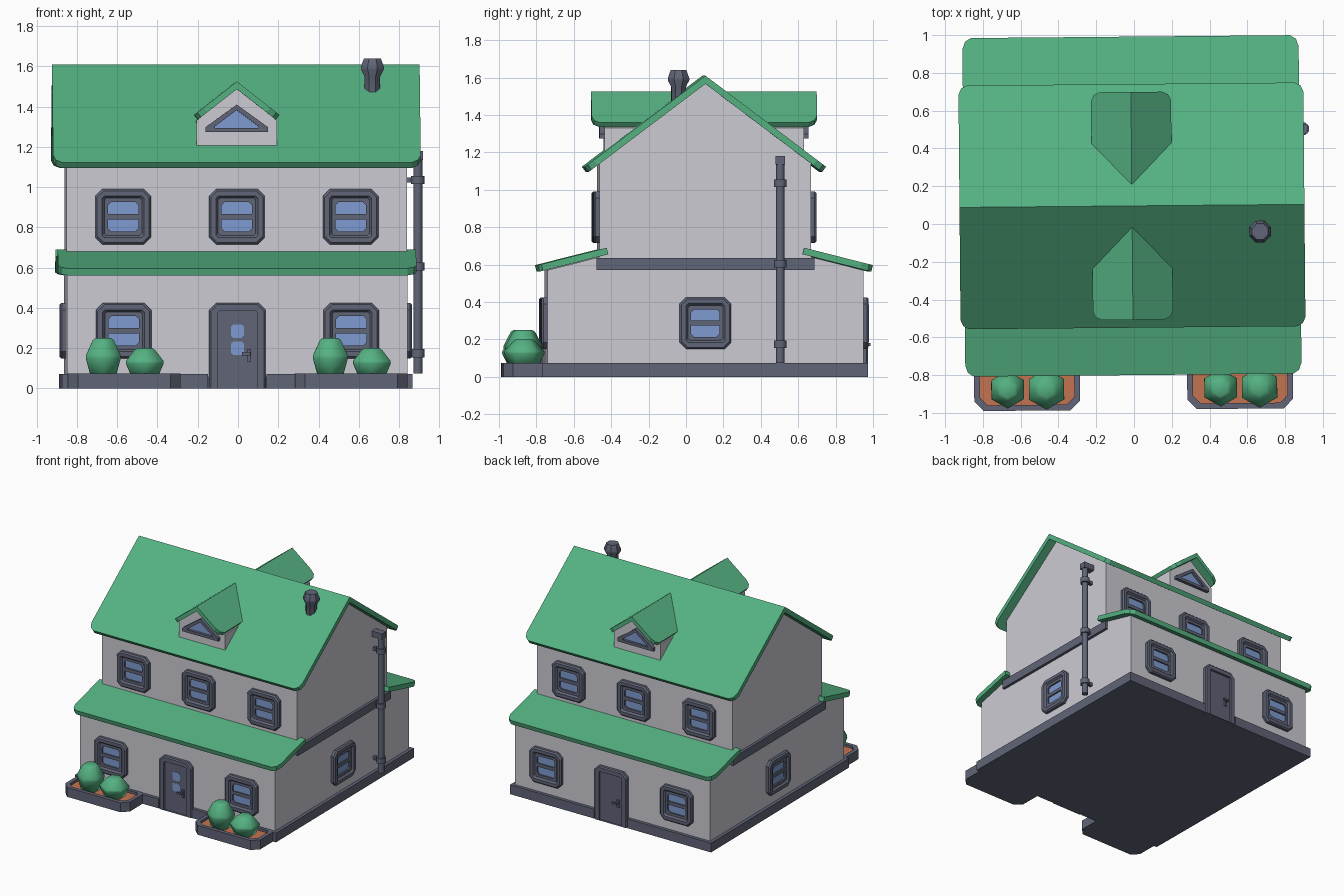
import bpy, bmesh, math
from mathutils import Matrix, Vector

if "Cube" in bpy.data.objects:
    bpy.data.objects.remove(bpy.data.objects["Cube"])

def material(name, rgb):
    m = bpy.data.materials.new(name)
    m.diffuse_color = (*rgb, 1)
    m.use_nodes = True
    m.node_tree.nodes["Principled BSDF"].inputs["Base Color"].default_value = m.diffuse_color
    return m

WALL = material("wall white", (0.60, 0.595, 0.65))
TRIM = material("slate trim", (0.118, 0.130, 0.185))
GREEN = material("roof green", (0.090, 0.440, 0.222))
GLASS = material("window blue", (0.205, 0.328, 0.63))
SOIL = material("soil orange", (0.55, 0.175, 0.08))

# whole house sits slightly turned and off centre
PLACE = Matrix.Rotation(0.009, 4, 'Z') @ Matrix.Translation((-0.01, 0.096, 0))
T = Matrix.Translation
def turn(a):
    return Matrix.Rotation(a, 4, 'Z')

def loft(name, rings, mat, cap=None, mtx=Matrix(), smooth=False):
    """Skin a stack of equal rings, closing both ends; cap colours the last end."""
    bm = bmesh.new()
    vs = [[bm.verts.new(p) for p in r] for r in rings]
    n = len(rings[0])
    for a, b in zip(vs, vs[1:]):
        for i in range(n):
            j = (i + 1) % n
            bm.faces.new((a[i], a[j], b[j], b[i]))
    bm.faces.new(vs[0][::-1])
    end = bm.faces.new(vs[-1])
    if cap:
        end.material_index = 1
    bmesh.ops.recalc_face_normals(bm, faces=bm.faces)
    me = bpy.data.meshes.new(name)
    bm.to_mesh(me)
    bm.free()
    me.materials.append(mat)
    if cap:
        me.materials.append(cap)
    if smooth:
        me.shade_smooth()
        me.set_sharp_from_angle(angle=math.radians(50 if smooth is True else smooth))
    ob = bpy.data.objects.new(name, me)
    bpy.context.collection.objects.link(ob)
    ob.matrix_world = PLACE @ mtx
    return ob

def box(name, lo, hi, mat, mtx=Matrix()):
    q = [(lo[0], lo[1]), (hi[0], lo[1]), (hi[0], hi[1]), (lo[0], hi[1])]
    return loft(name, [[(x, y, z) for x, y in q] for z in (lo[2], hi[2])], mat, None, mtx)

def octo(w, h, c):
    return [(-w + c, -h), (w - c, -h), (w, -h + c), (w, h - c),
            (w - c, h), (-w + c, h), (-w, h - c), (-w, -h + c)]

def facing(pts, d):
    """Stand a 2D outline up on a wall, d in front of it."""
    return [(x, -d, z) for x, z in pts]

def lathe(name, prof, n, mat, pos, smooth=True, phase=0.0):
    rings = [[(r * math.cos(phase + 2 * math.pi * i / n), r * math.sin(phase + 2 * math.pi * i / n), z)
              for i in range(n)] for r, z in prof]
    return loft(name, rings, mat, None, T(pos), smooth)

def slab(name, hw, a, b, t, mtx=Matrix(), ridge=False):
    """Sloping roof sheet from a=(y,z) down to b=(y,z), clipped lower corners."""
    a, b = Vector((0, *a)), Vector((0, *b))
    d = b - a
    L = d.length
    d.normalize()
    nrm = Vector((1, 0, 0)).cross(d)
    if nrm.z > 0:
        nrm = -nrm
    half = [(hw, 0), (hw, L - 0.06), (hw - 0.014, L - 0.02), (hw - 0.045, L)]
    uv = half + [(-u, v) for u, v in reversed(half)]
    top = [a + d * v + Vector((u, 0, 0)) for u, v in uv]
    bot = [p + (Vector((0, 0, t / nrm.z)) if ridge and v == 0 else nrm * t) for p, (u, v) in zip(top, uv)]
    return loft(name, [top, bot], GREEN, None, mtx)

def window(name, mtx):
    spec = [(.138, .138, .035, -.005), (.138, .138, .035, .02), (.129, .129, .033, .03), (.104, .104, .012, .03),
            (.093, .093, .01, .016), (.076, .073, .016, .016), (.076, .073, .016, .004)]
    loft(name, [facing(octo(w, h, c), d) for w, h, c, d in spec], TRIM, GLASS, mtx)
    box(name + "_bar", (-.08, -.015, -.013), (.08, 0, .013), TRIM, mtx)

def door(name, mtx, glazed):
    def arch(w, h, c):
        return [(-w, 0), (w, 0), (w, h - c), (w - c, h), (-w + c, h), (-w, h - c)]
    spec = [(.14, .425, .035, -.005), (.14, .425, .035, .022), (.132, .417, .033, .03),
            (.098, .385, .008, .03), (.098, .385, .008, .012)]
    loft(name, [facing(arch(w, h, c), d) for w, h, c, d in spec], TRIM, None, mtx)
    if glazed:
        for z in (.2, .285):
            loft(name + "_pane", [facing(octo(.032, .034, .012), d) for d in (.01, .016)], GLASS, None, mtx)\
                .matrix_world = PLACE @ mtx @ T((0, 0, z))
    box(name + "_handle_plate", (.048, -.02, .135), (.068, -.01, .195), TRIM, mtx)
    box(name + "_handle_stem", (.052, -.042, .165), (.064, -.015, .18), TRIM, mtx)
    box(name + "_handle_lever", (.022, -.046, .165), (.066, -.036, .18), TRIM, mtx)

# plinth, notched for both doors
half = [(-.87, -.87), (-.145, -.87), (-.145, -.84), (.145, -.84), (.145, -.87), (.87, -.87)]
plan = half + [(-x, -y) for x, y in half]
loft("plinth", [[(x, y, z) for x, y in plan] for z in (0, .073)], TRIM)

# walls
W = .845
lower = [(-W, .06), (W, .06), (W, .57), (.56, .642), (-.56, .642), (-W, .57)]
upper = [(-.565, .6), (.565, .6), (.565, 1.143), (0, 1.568), (-.565, 1.143)]
loft("lower_walls", [[(x, y, z) for y, z in lower] for x in (-W, W)], WALL)
loft("upper_walls", [[(x, y, z) for y, z in upper] for x in (-W, W)], WALL)
for s in (-1, 1):
    x0, x1 = sorted((s * .83, s * .866))
    box("side_band", (x0, -.583, .57), (x1, .583, .635), TRIM)

# front and back share most parts
for side, ang in (("front", 0), ("back", math.pi)):
    R = turn(ang)
    slab(side + "_main_roof", .913, (0, 1.61), (-.645, 1.123), .035, R, ridge=True)
    slab(side + "_porch_roof", .89, (-.528, .69), (-.896, .597), .036, R)
    for x in (-.565, 0, .565):
        window(side + "_upper_window", R @ T((x, -.565, .853)))
        if x:
            window(side + "_lower_window", R @ T((x, -W, .287)))
    door(side + "_door", R @ T((0, -W, 0)), side == "front")
    # dormer
    gable = [(-.2, 1.19), (.2, 1.19), (.2, 1.331), (0, 1.489), (-.2, 1.331)]
    loft(side + "_dormer_walls", [facing(gable, d) for d in (.534, .12)], WALL, None, R)
    for s in (1, -1):
        # sheet is modelled along x, then turned to run front to back
        slab(side + "_dormer_roof", .243, (0, 1.525), (-.212, 1.359), .03,
             R @ T((0, -.36, 0)) @ turn(s * math.pi / 2), ridge=True)
    def tri(w, zb, zk, za):
        return [(-w, zb), (w, zb), (w, zk), (0, za), (-w, zk)]
    o, i = tri(.155, 1.273, 1.298, 1.41), tri(.108, 1.295, 1.302, 1.383)
    loft(side + "_dormer_window", [facing(p, d) for p, d in ((o, -.005), (o, .025), (i, .025), (i, .006))],
         TRIM, GLASS, R @ T((0, -.534, 0)))

# one window on each side wall
for s, n in ((1, "right"), (-1, "left")):
    window(n + "_window", turn(s * math.pi / 2) @ T((0, -W, .287)))

# chimney pipe with cap
lathe("chimney", [(.042, 1.42), (.042, 1.55), (.062, 1.585), (.062, 1.597), (.045, 1.64)], 8, TRIM,
      (.677, -.142, 0), 30, math.pi / 8)
# downspout with collars and elbow
px, py = .908, .4
lathe("downspout", [(.024, .075), (.024, 1.16)], 8, TRIM, (px, py, 0), True, math.pi / 8)
for z in (.175, .605, 1.035):
    lathe("downspout_collar", [(.036, z - .02), (.036, z + .02)], 8, TRIM, (px, py, 0), True, math.pi / 8)
    box("downspout_bracket", (.84, py - .012, z - .012), (px, py + .012, z + .012), TRIM)
box("downspout_elbow", (.84, py - .026, 1.135), (px + .026, py + .026, 1.18), TRIM)

# planters with bushes, front only
for cx in (-.564, .564):
    spec = [(.28, .13, .05, 0), (.28, .13, .05, .074), (.25, .1, .04, .074), (.25, .1, .04, .055)]
    loft("planter", [[(x, y, z) for x, y in octo(w, h, c)] for w, h, c, z in spec], TRIM, SOIL,
         T((cx, -.949, 0)))
    for dx, prof in ((-.103, [(.07, .055), (.1, .15), (.099, .165), (.06, .24), (.045, .25)]),
                     (.103, [(.075, .055), (.108, .125), (.107, .137), (.06, .19), (.045, .2)])):
        lathe("bush", prof, 6, GREEN, (cx + dx, -.967, 0), 80, -math.pi / 2)
